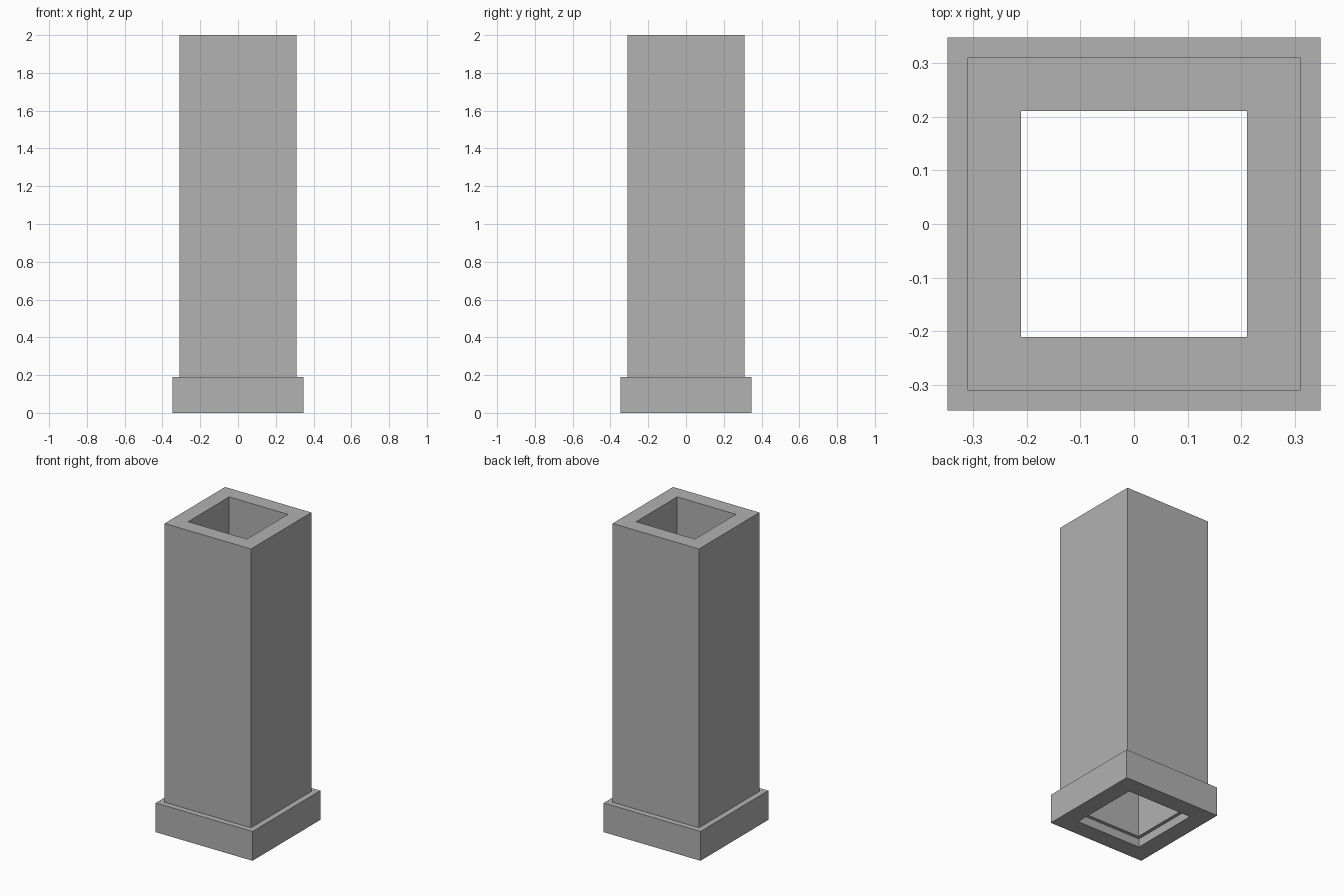
import bpy
import bmesh

cube = bpy.data.objects.get("Cube")
if cube:
    bpy.data.objects.remove(cube, do_unlink=True)

# Single flat colour
GREY = (0.445, 0.445, 0.445, 1)
grey = bpy.data.materials.new("plain_grey")
grey.use_nodes = True
grey.diffuse_color = GREY
grey.node_tree.nodes["Principled BSDF"].inputs["Base Color"].default_value = GREY

# Key dimensions: half widths and heights
BASE, SHAFT, RECESS, BORE = 0.3475, 0.31, 0.233, 0.211
TOP, BASE_TOP, LEDGE = 2.0, 0.19, 0.055


def square_ring(name, profile):
    """Sweep a closed (half width, height) profile around a square."""
    bm = bmesh.new()
    corners = [(-1, -1), (1, -1), (1, 1), (-1, 1)]
    loops = [[bm.verts.new((sx * r, sy * r, z)) for sx, sy in corners]
             for r, z in profile]
    for i, lower in enumerate(loops):
        upper = loops[(i + 1) % len(loops)]
        for k in range(4):
            n = (k + 1) % 4
            bm.faces.new((lower[k], lower[n], upper[n], upper[k]))
    bmesh.ops.recalc_face_normals(bm, faces=bm.faces)
    mesh = bpy.data.meshes.new(name)
    bm.to_mesh(mesh)
    bm.free()
    mesh.materials.append(grey)
    obj = bpy.data.objects.new(name, mesh)
    bpy.context.collection.objects.link(obj)
    return obj


# Hollow square shaft, open at both ends
square_ring("shaft", [(BORE, LEDGE), (SHAFT, LEDGE), (SHAFT, TOP), (BORE, TOP)])

# Base collar that wraps the shaft, with a wider opening underneath
square_ring("base_collar", [(RECESS, 0), (BASE, 0), (BASE, BASE_TOP),
                            (SHAFT, BASE_TOP), (SHAFT, LEDGE), (RECESS, LEDGE)])
